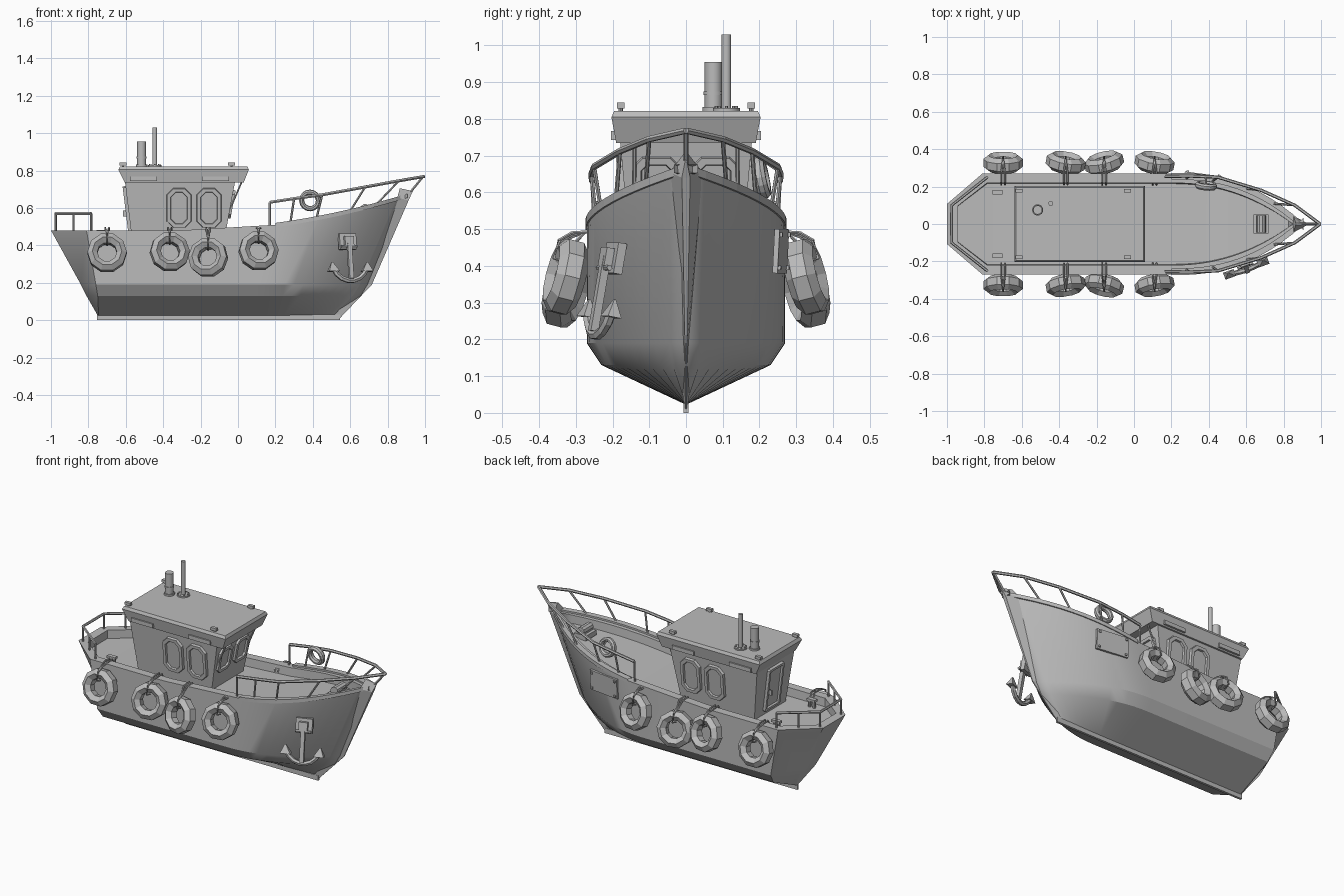
import bpy, bmesh
from math import sin, cos, pi, radians
from mathutils import Vector, Matrix, Euler

if "Cube" in bpy.data.objects:
    bpy.data.objects.remove(bpy.data.objects["Cube"])

grey = bpy.data.materials.new("plain_grey")
grey.use_nodes = True
grey.diffuse_color = (0.5, 0.5, 0.5, 1)
grey.node_tree.nodes["Principled BSDF"].inputs["Base Color"].default_value = (0.5, 0.5, 0.5, 1)


def finish(name, bm, mirror=False, smooth=None, weld=False):
    """Turn a bmesh into an object, optionally mirrored across the centreline."""
    bmesh.ops.remove_doubles(bm, verts=bm.verts, dist=0.0002)
    bmesh.ops.recalc_face_normals(bm, faces=bm.faces)
    me = bpy.data.meshes.new(name)
    bm.to_mesh(me)
    bm.free()
    me.materials.append(grey)
    ob = bpy.data.objects.new(name, me)
    bpy.context.collection.objects.link(ob)
    if mirror:
        mod = ob.modifiers.new("mirror", "MIRROR")
        mod.use_axis = (False, True, False)
        mod.use_mirror_merge = weld
    if smooth:
        bpy.ops.object.select_all(action="DESELECT")
        ob.select_set(True)
        bpy.context.view_layer.objects.active = ob
        bpy.ops.object.shade_smooth_by_angle(angle=radians(smooth))
    return ob


def loft(bm, rows, close_rows=False, close_ring=False):
    """Skin quads between equally long rows of points."""
    vs = [[bm.verts.new(p) for p in r] for r in rows]
    n, m = len(vs), len(vs[0])
    for i in range(n if close_rows else n - 1):
        for j in range(m if close_ring else m - 1):
            a, b = vs[i], vs[(i + 1) % n]
            k = (j + 1) % m
            bm.faces.new((a[j], a[k], b[k], b[j]))
    return vs


def frustum(name, low, high, mirror=False):
    """Box between two rectangles (x0, x1, y0, y1, z)."""
    bm = bmesh.new()
    rings = [[(a, c, z), (b, c, z), (b, d, z), (a, d, z)] for a, b, c, d, z in (low, high)]
    vs = loft(bm, rings, close_ring=True)
    for r in vs:
        bm.faces.new(r)
    return finish(name, bm, mirror)


def box(name, x, y, z, sx, sy, sz, mirror=False):
    r = (x - sx / 2, x + sx / 2, y - sy / 2, y + sy / 2)
    return frustum(name, r + (z - sz / 2,), r + (z + sz / 2,), mirror)


def cylinder(name, x, y, z0, z1, r, n=16, r2=None, mirror=False):
    bm = bmesh.new()
    bmesh.ops.create_cone(bm, cap_ends=True, segments=n, radius1=r, radius2=r2 or r, depth=z1 - z0,
                          matrix=Matrix.Translation((x, y, (z0 + z1) / 2)))
    return finish(name, bm, mirror, 40)


def rods(name, paths, r=0.007, mirror=True, sides=6):
    """Round bars along poly-line paths."""
    bm = bmesh.new()
    for path in paths:
        pts = [Vector(p) for p in path]
        rings = []
        for i, p in enumerate(pts):
            d = (pts[min(i + 1, len(pts) - 1)] - pts[max(i - 1, 0)]).normalized()
            q = d.to_track_quat("Z", "Y")
            rings.append([p + q @ Vector((r * cos(2 * pi * k / sides), r * sin(2 * pi * k / sides), 0))
                          for k in range(sides)])
        vs = loft(bm, rings, close_ring=True)
        bm.faces.new(vs[0])
        bm.faces.new(vs[-1])
    return finish(name, bm, mirror)


def ring(name, loc, rot, big, small, depth, n, m, mirror):
    """Ring whose axis points along y before rotation."""
    mat = Matrix.Translation(loc) @ Euler(rot).to_matrix().to_4x4()
    bm = bmesh.new()
    rows = []
    for i in range(n):
        a = 2 * pi * i / n
        row = []
        for j in range(m):
            b = 2 * pi * (j + 0.5) / m
            d = big + small * cos(b)
            row.append(mat @ Vector((d * cos(a), depth * sin(b), d * sin(a))))
        rows.append(row)
    loft(bm, rows, True, True)
    return finish(name, bm, mirror)


def framed_panel(name, centre, u, v, w, h, cut, rim=0.022, thick=0.014, mirror=False):
    """Rectangle with cut corners, raised rim and recessed pane."""
    u, v = Vector(u).normalized(), Vector(v).normalized()
    n = u.cross(v)
    def outline(inset, lift):
        a, b, c = w / 2 - inset, h / 2 - inset, cut - inset * 0.4
        pts = [(a, b - c), (a - c, b), (c - a, b), (-a, b - c), (-a, c - b), (c - a, -b), (a - c, -b), (a, c - b)]
        return [Vector(centre) + u * p + v * q + n * lift for p, q in pts]
    bm = bmesh.new()
    vs = loft(bm, [outline(0, -0.01), outline(0.004, thick), outline(rim, thick), outline(rim + 0.003, 0.003)],
              close_ring=True)
    bm.faces.new(vs[-1])
    return finish(name, bm, mirror)


def sheer(x):
    return 0.48 + 0.19 * (max(0, x + 0.2) / 1.12) ** 1.8


def level(stern, ys, corner, w, x0, x1, p, z, steps=12):
    """Half waterline from transom to stem; z is a function of x."""
    pts = [(stern, 0), (stern, ys), (corner, w), ((corner + x0) / 2, w)]
    pts += [(x0 + (x1 - x0) * t / steps, w * (1 - (t / steps) ** p)) for t in range(steps + 1)]
    return [(x, y, z(x)) for x, y in pts]


# Hull with gunwale, bulwark and deck
keel = level(-0.75, 0.004, -0.745, 0.006, 0.1, 0.54, 2, lambda x: 0.025)
bilge = level(-0.81, 0.09, -0.75, 0.23, 0.1, 0.66, 2, lambda x: 0.13)
chine = level(-0.84, 0.1, -0.76, 0.27, 0.1, 0.7, 2.1, lambda x: 0.19)
gunwale = level(-1, 0.107, -0.81, 0.27, 0.2, 0.905, 2.4, sheer)
inner = level(-0.945, 0.095, -0.785, 0.22, 0.2, 0.85, 2.2, sheer)
deck = [(x, y * 0.98, z - 0.05) for x, y, z in inner]
middle = [(x, 0, z) for x, y, z in deck]
bm = bmesh.new()
loft(bm, [keel, bilge, chine, gunwale, inner, deck, middle])
bmesh.ops.dissolve_degenerate(bm, edges=bm.edges, dist=0.0002)
finish("hull", bm, True, 28, True)

# Raised cap along the bow gunwale
bm = bmesh.new()
bow = [(x, y, z) for x, y, z in gunwale if x >= 0.2]
loft(bm, [[(x, y + d, z + h) for x, y, z in bow]
          for d, h in ((0.004, -0.012), (0.004, 0.01), (-0.032, 0.01), (-0.032, -0.012))], True)
finish("bow_cap", bm, True)

# Keel bar and flaring stem
box("keel", -0.105, 0, 0.015, 1.3, 0.014, 0.03)
bm = bmesh.new()
rows = []
for x, z, w, back in ((0.535, 0.0, 0.007, 0.03), (0.716, 0.19, 0.012, 0.045),
                      (0.912, 0.64, 0.045, 0.06), (0.935, 0.69, 0.006, 0.07)):
    rows.append([(x, -w * 0.25, z), (x, w * 0.25, z), (x - back, w, z + 0.015), (x - back, -w, z + 0.015)])
vs = loft(bm, rows, close_ring=True)
bm.faces.new(vs[0])
bm.faces.new(vs[-1])
finish("stem", bm)

# Wheelhouse and overhanging roof
frustum("wheelhouse", (-0.565, -0.075, -0.15, 0.15, 0.42), (-0.605, -0.015, -0.18, 0.18, 0.745))
frustum("roof_skirt", (-0.605, 0.03, -0.19, 0.19, 0.735), (-0.64, 0.058, -0.203, 0.203, 0.805))
frustum("roof_top", (-0.64, 0.058, -0.203, 0.203, 0.805), (-0.63, 0.05, -0.195, 0.195, 0.822))
for x in (-0.505, -0.12):
    box("roof_side_lamp", x, -0.197, 0.755, 0.145, 0.014, 0.024, True)

# Windows and door
lean = (0, -0.03, 0.32)
for x in (-0.315, -0.155):
    framed_panel("side_window", (x, -0.168, 0.6), (1, 0, 0), lean, 0.135, 0.215, 0.035, mirror=True)
framed_panel("front_window", (-0.04, 0.08, 0.62), (0, 1, 0), (0.06, 0, 0.325), 0.13, 0.16, 0.025, mirror=True)
framed_panel("door", (-0.587, 0, 0.585), (0, -1, 0), (-0.04, 0, 0.325), 0.15, 0.27, 0.008, 0.018)
box("door_handle", -0.605, 0.05, 0.57, 0.02, 0.01, 0.03)
rods("cabin_stay", [[(0.02, -0.14, 0.74), (-0.07, -0.14, 0.53)]], 0.005)

# Funnel, mast and roof lamps
cylinder("funnel", -0.515, 0.075, 0.82, 0.955, 0.024)
cylinder("funnel_band", -0.515, 0.075, 0.865, 0.875, 0.027)
cylinder("funnel_foot", -0.515, 0.075, 0.82, 0.832, 0.03)
cylinder("mast", -0.445, 0.11, 0.82, 1.03, 0.013)
cylinder("mast_flange", -0.445, 0.11, 0.82, 0.83, 0.037)
for k in range(8):
    a = k * pi / 4
    cylinder("flange_bolt", -0.445 + 0.028 * cos(a), 0.11 + 0.028 * sin(a), 0.828, 0.835, 0.004, 6)
for x in (-0.615, -0.035):
    cylinder("roof_lamp_post", x, -0.178, 0.82, 0.832, 0.006, 8, mirror=True)
    box("roof_lamp", x, -0.178, 0.836, 0.036, 0.02, 0.016, True)

# Bow and stern railings
top_rail = [(0.17, 0.255, 0.63), (0.3, 0.257, 0.65), (0.45, 0.25, 0.67), (0.68, 0.18, 0.712),
            (0.86, 0.1, 0.745), (0.995, 0, 0.768)]
feet = [(0.17, 0.25), (0.28, 0.245), (0.42, 0.23), (0.6, 0.19), (0.74, 0.11)]
rods("bow_rail", [top_rail], 0.009)
rods("bow_posts", [[(x, y, sheer(x)), t] for (x, y), t in zip(feet, top_rail)], 0.006)
rods("bow_tip_post", [[(0.91, 0, 0.67), (0.99, 0, 0.768)]], 0.007, False)
aft = [(-0.785, 0.25), (-0.88, 0.175), (-0.975, 0.1), (-0.975, 0)]
rods("stern_rail", [[(x, y, 0.57) for x, y in aft]], 0.008)
rods("stern_posts", [[(x, y, 0.475), (x, y, 0.57)] for x, y in aft[:3]], 0.006)

# Tyre fenders hung on ropes
for x, z, yaw in ((-0.7, 0.36, 0), (-0.365, 0.365, 10), (-0.16, 0.335, -14), (0.11, 0.37, 10)):
    ring("tyre_fender", (x, -0.327, z), (-0.25, 0, radians(yaw)), 0.079, 0.031, 0.042, 10, 6, True)
    rods("fender_rope", [[(x + d, -0.21, 0.465), (x + d, -0.225, 0.494), (x + d, -0.275, 0.492),
                          (x + d * 0.5, -0.31, z + 0.12), (x, -0.345, z + 0.1), (x, -0.36, z + 0.05),
                          (x, -0.325, z + 0.04)] for d in (-0.01, 0.01)], 0.005)

# Life ring on the left bow rail
ring("life_ring", (0.385, 0.205, 0.64), (0.2, 0, -0.1), 0.045, 0.014, 0.018, 16, 8, False)
rods("life_ring_hook", [[(0.385, 0.25, 0.66), (0.385, 0.205, 0.69)]], 0.005, False)

# Anchor on the right bow, built upright and then leaned along the hull
place = Matrix.Translation((0.585, -0.195, 0.42)) @ Euler((-0.18, 0, 0.35)).to_matrix().to_4x4()
arms = [(0.1 * sin(a), -0.015, -0.115 - 0.1 * cos(a)) for a in [radians(d) for d in range(-70, 71, 20)]]
plate = box("anchor_bracket", 0, 0, 0, 0.095, 0.025, 0.085)
block = box("anchor_roller", 0, -0.02, 0, 0.05, 0.03, 0.05)
shank = box("anchor_shank", 0, -0.025, -0.1, 0.024, 0.022, 0.21)
curve = rods("anchor_arms", [arms], 0.014, False)
stock = rods("anchor_stock", [[(-0.045, -0.025, -0.03), (0.045, -0.025, -0.03)]], 0.008, False)
parts = [plate, block, shank, curve, stock]
for s in (-1, 1):
    parts.append(frustum("anchor_fluke", (s * 0.095 - 0.03, s * 0.095 + 0.03, -0.035, 0.005, -0.165),
                         (s * 0.1 - 0.004, s * 0.1 + 0.004, -0.017, -0.013, -0.115)))
for ob in parts:
    ob.data.transform(place)

# Bolted plate on the left bow
side = Matrix.Translation((0.37, 0.258, 0.44)) @ Euler((-0.05, 0, -0.13)).to_matrix().to_4x4()
parts = [box("hull_plate", 0, 0, 0, 0.2, 0.014, 0.12)]
parts += [box("plate_bolt", x, 0.008, z, 0.012, 0.012, 0.012) for x in (-0.085, 0.085) for z in (-0.045, 0.045)]
for ob in parts:
    ob.data.transform(side)

# Deck fittings: windlass and mooring bollards
box("windlass_base", 0.68, 0, 0.565, 0.08, 0.1, 0.03)
rods("windlass_drum", [[(0.68, -0.045, 0.595), (0.68, 0.045, 0.595)]], 0.026, False, 10)
for x in (-0.745, -0.715):
    cylinder("bollard", x, -0.17, 0.43, 0.475, 0.009, 8, mirror=True)
box("bollard_bar", -0.73, -0.17, 0.475, 0.055, 0.025, 0.014, True)
